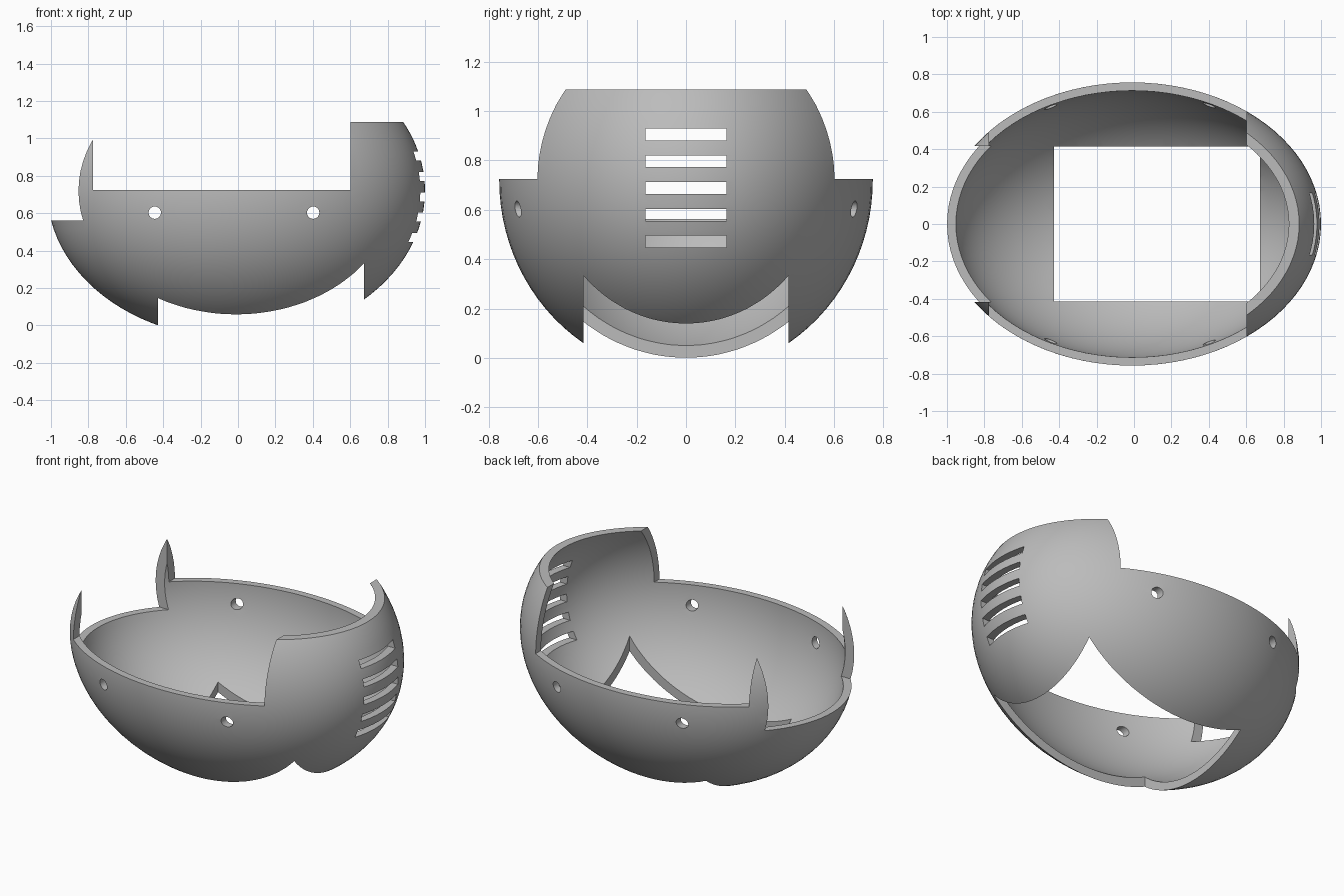
import bpy
import math

cube = bpy.data.objects.get("Cube")
if cube:
    bpy.data.objects.remove(cube, do_unlink=True)

grey = bpy.data.materials.new("plain grey")
grey.use_nodes = True
grey.diffuse_color = (0.5, 0.5, 0.5, 1)
grey.node_tree.nodes["Principled BSDF"].inputs["Base Color"].default_value = (0.5, 0.5, 0.5, 1)

CENTRE = (-0.01, 0, 0.72)


def ellipsoid(name, radii):
    bpy.ops.mesh.primitive_uv_sphere_add(segments=96, ring_count=48, location=CENTRE)
    ob = bpy.context.object
    ob.name = name
    ob.scale = radii
    bpy.ops.object.transform_apply(location=True, rotation=False, scale=True)
    ob.data.materials.append(grey)
    return ob


def box(x, y, z):
    """Box cutter from (min, max) ranges."""
    ranges = (x, y, z)
    bpy.ops.mesh.primitive_cube_add(size=1, location=[(a + b) / 2 for a, b in ranges])
    ob = bpy.context.object
    ob.scale = [b - a for a, b in ranges]
    bpy.ops.object.transform_apply(location=True, rotation=False, scale=True)
    return ob


def cut(target, cutter):
    cutter.hide_render = True
    mod = target.modifiers.new("cut", "BOOLEAN")
    mod.operation = "DIFFERENCE"
    mod.solver = "EXACT"
    mod.object = cutter
    bpy.ops.object.select_all(action="DESELECT")
    bpy.context.view_layer.objects.active = target
    target.select_set(True)
    bpy.ops.object.modifier_apply(modifier=mod.name)
    bpy.data.objects.remove(cutter, do_unlink=True)


# Hollow egg-shaped shell
shell = ellipsoid("shell", (1.01, 0.757, 0.79))
cut(shell, ellipsoid("hollow", (0.965, 0.713, 0.743)))

# Open top, lower rim between the end walls, and flat crown of the tall end
cut(shell, box((-0.775, 0.602), (-1, 1), (0.724, 2)))
cut(shell, box((-2, 2), (-1, 1), (1.088, 2)))

# Gap between the two horns
cut(shell, box((-2, -0.7), (-0.417, 0.417), (0.562, 2)))

# Rectangular opening in the underside
cut(shell, box((-0.427, 0.674), (-0.415, 0.415), (-1, 0.55)))

# Vent slots in the tall end
for i in range(5):
    z = 0.471 + 0.1085 * i
    cut(shell, box((0.75, 1.2), (-0.165, 0.165), (z - 0.024, z + 0.024)))

# Round holes through both side walls
for x in (-0.445, 0.402):
    bpy.ops.mesh.primitive_cylinder_add(vertices=24, radius=0.033, depth=2,
                                        location=(x, 0, 0.603),
                                        rotation=(math.pi / 2, 0, 0))
    cut(shell, bpy.context.object)

bpy.ops.object.select_all(action="DESELECT")
shell.select_set(True)
bpy.context.view_layer.objects.active = shell
bpy.ops.object.shade_smooth_by_angle(angle=math.radians(30))
